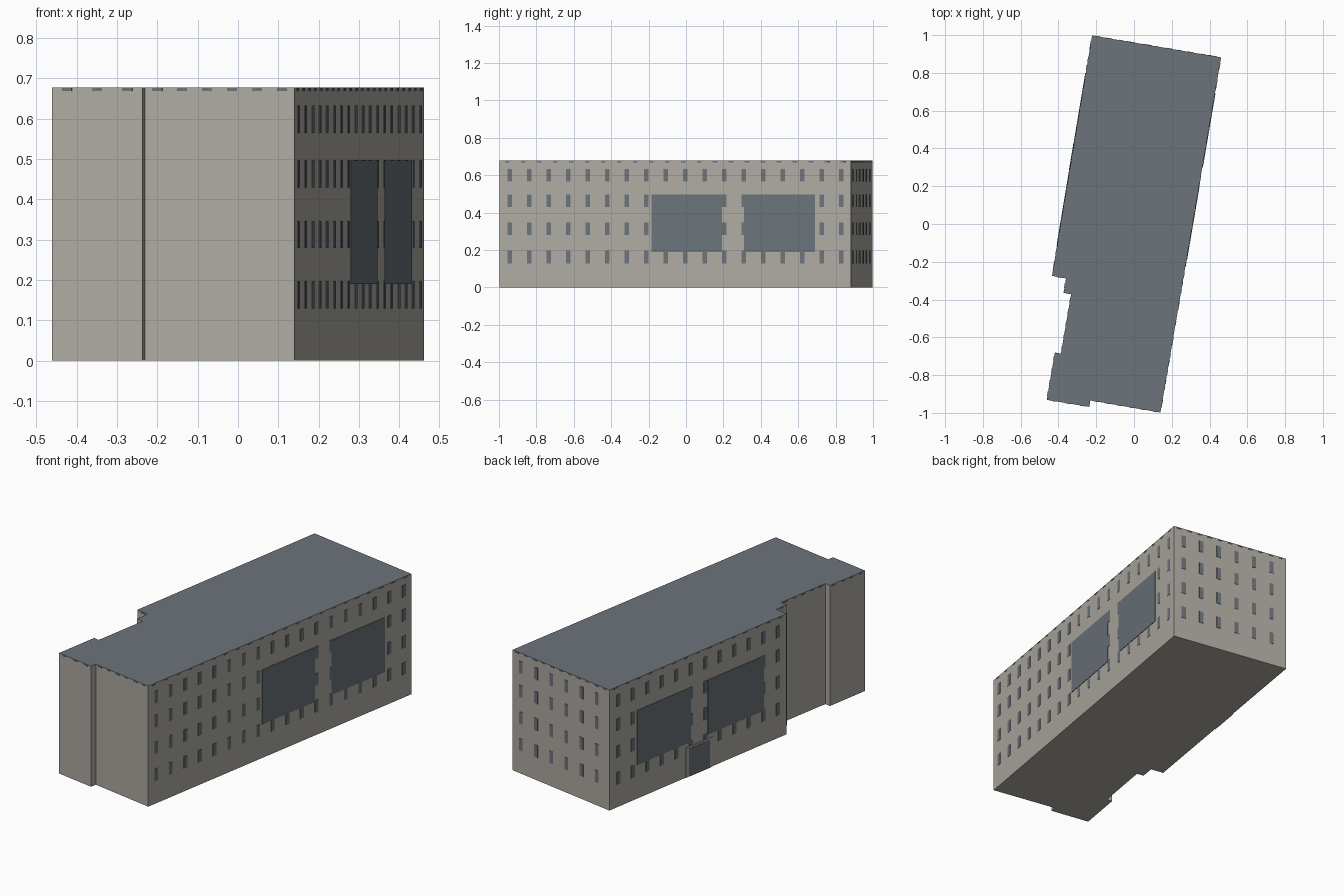
import bpy, bmesh
from mathutils import Vector

if "Cube" in bpy.data.objects:
    bpy.data.objects.remove(bpy.data.objects["Cube"])

H = 0.678
# footprint corners, counter-clockwise from the front right corner
FOOT = [(0.14, -0.998), (0.461, 0.882), (-0.222, 0.998), (-0.434, -0.275),
        (-0.36, -0.288), (-0.373, -0.365), (-0.333, -0.372), (-0.387, -0.686),
        (-0.419, -0.68), (-0.462, -0.931), (-0.237, -0.968), (-0.231, -0.934)]


def material(name, rgb):
    m = bpy.data.materials.new(name)
    m.diffuse_color = (*rgb, 1)
    m.use_nodes = True
    m.node_tree.nodes["Principled BSDF"].inputs["Base Color"].default_value = m.diffuse_color
    return m


WALL = material("beige wall", (0.43, 0.41, 0.365))
SLATE = material("slate grey", (0.150, 0.175, 0.198))


def finish(bm, name, mats):
    bmesh.ops.recalc_face_normals(bm, faces=bm.faces)
    me = bpy.data.meshes.new(name)
    bm.to_mesh(me)
    bm.free()
    for m in mats:
        me.materials.append(m)
    ob = bpy.data.objects.new(name, me)
    bpy.context.collection.objects.link(ob)
    return ob


def plates(name, edge, rects, mat, thick=0.002):
    """Thin plates on wall number `edge`; rects are (start, end, z0, z1) along it."""
    a = Vector((*FOOT[edge], 0))
    b = Vector((*FOOT[(edge + 1) % len(FOOT)], 0))
    d = (b - a).normalized()
    n = Vector((d.y, -d.x, 0))
    bm = bmesh.new()
    for s0, s1, z0, z1 in rects:
        vs = [bm.verts.new(a + d * s + n * o + Vector((0, 0, z)))
              for o in (-0.001, thick)
              for s, z in ((s0, z0), (s1, z0), (s1, z1), (s0, z1))]
        for f in ((0, 1, 2, 3), (4, 5, 6, 7), (0, 1, 5, 4),
                  (1, 2, 6, 5), (2, 3, 7, 6), (3, 0, 4, 7)):
            bm.faces.new([vs[i] for i in f])
    return finish(bm, name, [mat])


def length(edge):
    a, b = FOOT[edge], FOOT[(edge + 1) % len(FOOT)]
    return (Vector(a) - Vector(b)).length


# building body with slate roof
bm = bmesh.new()
base = bm.faces.new([bm.verts.new((x, y, 0)) for x, y in FOOT])
ext = bmesh.ops.extrude_face_region(bm, geom=[base], use_keep_orig=True)
bmesh.ops.translate(bm, vec=(0, 0, H),
                    verts=[v for v in ext["geom"] if isinstance(v, bmesh.types.BMVert)])
for f in bm.faces:
    f.material_index = int(f.calc_center_median().z > H - 0.001)
finish(bm, "building_body", [WALL, SLATE])

# four rows of windows: wall number, columns, first and last position as a fraction
ROWS = [(0.129, 0.197), (0.279, 0.347), (0.430, 0.498), (0.565, 0.633)]
for name, edge, count, f0, f1 in (("right_windows", 0, 18, 0.030, 0.972),
                                  ("back_windows", 1, 6, 0.085, 0.87),
                                  ("left_windows", 2, 12, 0.05, 0.95)):
    L, hw = length(edge), 0.0125
    centres = [L * (f0 + (f1 - f0) * i / (count - 1)) for i in range(count)]
    plates(name, edge, [(c - hw, c + hw, *r) for c in centres for r in ROWS], SLATE)

# large glazed panels on both long sides
for name, edge, spans in (("right_panels", 0, ((0.433, 0.633), (0.696, 0.898))),
                          ("left_panels", 2, ((0.156, 0.458), (0.553, 0.87)))):
    L = length(edge)
    plates(name, edge, [(L * s, L * e, 0.19, 0.497) for s, e in spans], SLATE, 0.003)

# entrance on the left side
L = length(2)
plates("entrance_frame", 2, [(L * 0.43, L * 0.58, 0, 0.168)], WALL, 0.003)
plates("entrance_door", 2, [(L * 0.447, L * 0.564, 0, 0.158)], SLATE, 0.004)

# small cornice blocks under the roof edge
for edge in range(len(FOOT)):
    L = length(edge)
    count = int(L / (0.083 if L > 1 else 0.062))
    if count:
        step = L / count
        plates("cornice_blocks_%d" % edge, edge,
               [((i + 0.5) * step - 0.0125, (i + 0.5) * step + 0.0125, 0.669, 0.676)
                for i in range(count)], SLATE)
